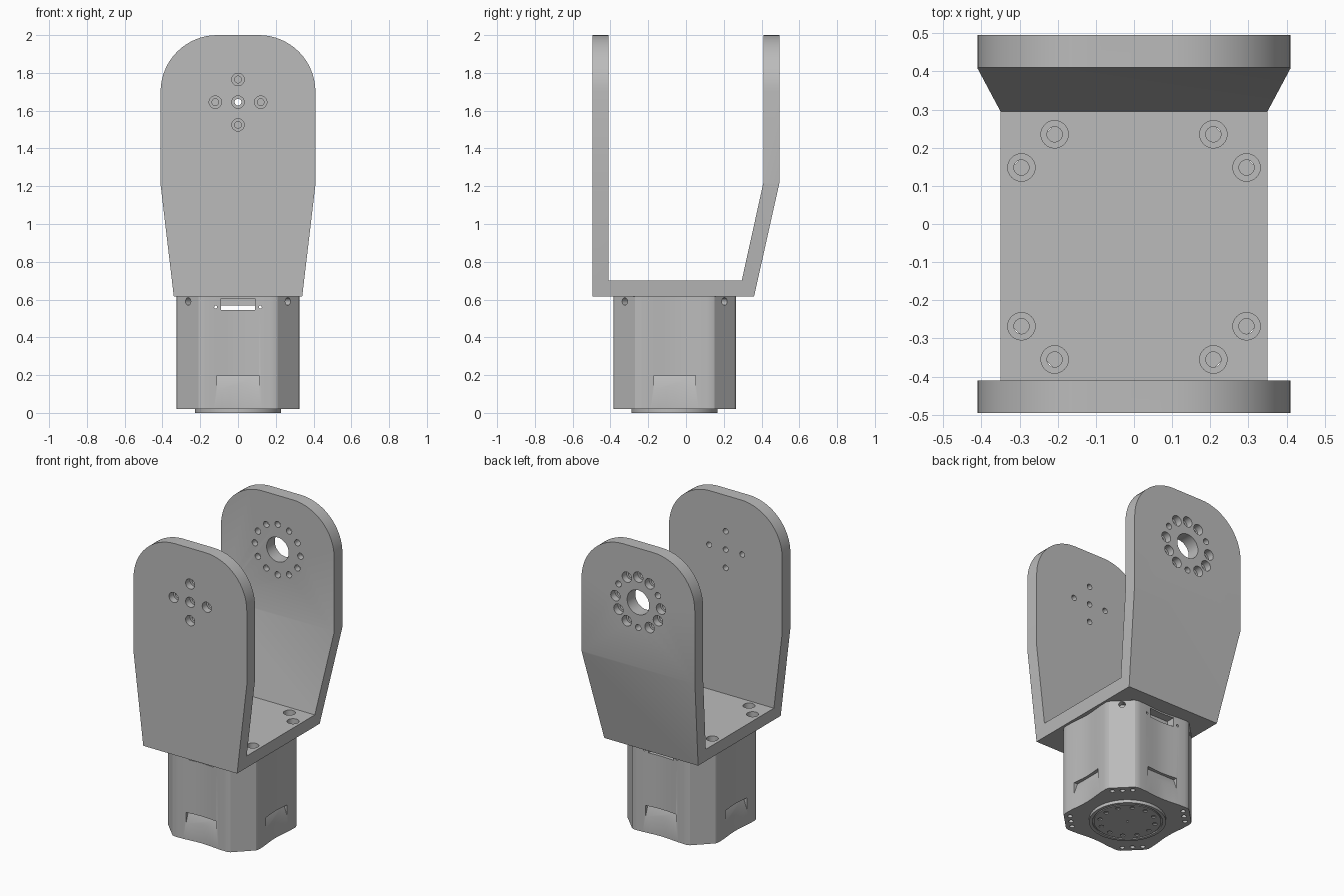
import bpy, bmesh
from math import cos, sin, pi, radians
from mathutils import Matrix, Vector

if "Cube" in bpy.data.objects:
    bpy.data.objects.remove(bpy.data.objects["Cube"], do_unlink=True)

grey = bpy.data.materials.new("satin grey")
grey.use_nodes = True
grey.diffuse_color = (0.5, 0.5, 0.5, 1)
grey.node_tree.nodes["Principled BSDF"].inputs["Base Color"].default_value = (0.5, 0.5, 0.5, 1)

MOTOR_Y = -0.06
HUB_Z = 1.645


def prism(bm, points, direction):
    """Extrude a closed 3D polygon along a vector."""
    face = bm.faces.new([bm.verts.new(p) for p in points])
    out = bmesh.ops.extrude_face_region(bm, geom=[face])
    moved = [g for g in out["geom"] if isinstance(g, bmesh.types.BMVert)]
    bmesh.ops.translate(bm, verts=moved, vec=direction)


def box(bm, low, high):
    (x0, y0, z0), (x1, y1, z1) = low, high
    prism(bm, [(x0, y0, z0), (x1, y0, z0), (x1, y1, z0), (x0, y1, z0)], (0, 0, z1 - z0))


def rod(bm, start, end, radius, sides=24):
    """Cylinder between two points."""
    a, b = Vector(start), Vector(end)
    turn = (b - a).to_track_quat('Z', 'Y').to_matrix().to_4x4()
    bmesh.ops.create_cone(bm, cap_ends=True, segments=sides, radius1=radius, radius2=radius,
                          depth=(b - a).length, matrix=Matrix.Translation((a + b) / 2) @ turn)


def make(name, bm):
    bmesh.ops.recalc_face_normals(bm, faces=bm.faces)
    mesh = bpy.data.meshes.new(name)
    bm.to_mesh(mesh)
    bm.free()
    mesh.materials.append(grey)
    obj = bpy.data.objects.new(name, mesh)
    bpy.context.scene.collection.objects.link(obj)
    return obj


def carve(obj, tool_bm, operation='DIFFERENCE'):
    """Boolean with a temporary tool, baked into the mesh."""
    tool = make("tool", tool_bm)
    mod = obj.modifiers.new("carve", 'BOOLEAN')
    mod.object, mod.operation, mod.solver, mod.use_self = tool, operation, 'EXACT', True
    bpy.context.view_layer.update()
    mesh = bpy.data.meshes.new_from_object(obj.evaluated_get(bpy.context.evaluated_depsgraph_get()))
    obj.modifiers.clear()
    obj.data = mesh
    bpy.data.objects.remove(tool, do_unlink=True)


def smooth(obj):
    bpy.ops.object.select_all(action='DESELECT')
    obj.select_set(True)
    bpy.context.view_layer.objects.active = obj
    bpy.ops.object.shade_smooth_by_angle(angle=radians(25))


# U-shaped bracket: side profile, trimmed by the front outline
bm = bmesh.new()
side = [(-0.495, 0.615), (0.36, 0.615), (0.495, 1.22), (0.495, 2), (0.41, 2), (0.41, 1.22),
        (0.295, 0.7), (-0.41, 0.7), (-0.41, 2), (-0.495, 2)]
prism(bm, [(-0.5, y, z) for y, z in side], (1, 0, 0))
bracket = make("bracket", bm)

half = [(0.338, 0.6), (0.41, 1.21)]
half += [(0.11 + 0.3 * cos(a * pi / 32), 1.7 + 0.3 * sin(a * pi / 32)) for a in range(17)]
outline = half + [(-x, z) for x, z in reversed(half)]
bm = bmesh.new()
prism(bm, [(x, -0.6, z) for x, z in outline], (0, 1.2, 0))
carve(bracket, bm, 'INTERSECT')

# Bracket holes, wide counterbores first, then the narrow through holes
front_holes = [(0, 0), (0.12, 0), (-0.12, 0), (0, 0.12), (0, -0.12)]
ring = [(0.165 * cos(i * pi / 6), 0.165 * sin(i * pi / 6), i) for i in range(12)]
base_bolts = [(sx * x, sy * y) for sx in (1, -1) for sy in (1, -1)
              for x, y in ((0.295, 0.208), (0.208, 0.295))]
for wide in (True, False):
    bm = bmesh.new()
    for x, z in front_holes:
        rod(bm, (x, -0.6, HUB_Z + z), (x, -0.45 if wide else -0.3, HUB_Z + z), 0.033 if wide else 0.018)
    for x, z, i in ring:
        if not wide or i % 4 != 1:
            rod(bm, (x, 0.6, HUB_Z + z), (x, 0.45 if wide else 0.3, HUB_Z + z), 0.034 if wide else 0.02)
    for x, y in base_bolts:
        rod(bm, (x, y + MOTOR_Y, 0.78), (x, y + MOTOR_Y, 0.66 if wide else 0.5), 0.036 if wide else 0.02)
    if not wide:
        rod(bm, (0, 0.3, HUB_Z), (0, 0.6, HUB_Z), 0.08, 48)
    carve(bracket, bm)
smooth(bracket)

# Motor housing: square with chamfered corners and slightly hollow sides
quarter = []
for i in range(9):
    t = -0.17 + 0.34 * i / 8
    quarter.append((0.313 + 0.012 * (1 - cos(pi * t / 0.17)) / 2, t))
quarter += [(0.325, 0.19), (0.318, 0.21), (0.21, 0.318), (0.19, 0.325)]


def spin(x, y, k):
    """Quarter turns about the motor axis."""
    for _ in range(k):
        x, y = -y, x
    return x, y + MOTOR_Y


bm = bmesh.new()
prism(bm, [(*spin(x, y, k), 0.02) for k in range(4) for x, y in quarter], (0, 0, 0.595))
housing = make("motor_housing", bm)

bm = bmesh.new()
for k in range(4):
    # wedge-shaped grip recess on each side
    wedge = [(0.36, 0.197), (0.295, 0.197), (0.33, 0.1), (0.36, 0.1)]
    along = Vector((*spin(0, 0.22, k), 0)) - Vector((0, MOTOR_Y, 0))
    prism(bm, [(*spin(d, -0.11, k), z) for d, z in wedge], along)
    # corner screw and three bottom holes at each corner
    rod(bm, (*spin(0.3, 0.3, k), 0.59), (*spin(0.235, 0.235, k), 0.59), 0.02)
    for s in (-0.043, 0, 0.043):
        rod(bm, (*spin(0.238 + s, 0.238 - s, k), -0.02), (*spin(0.238 + s, 0.238 - s, k), 0.06), 0.015, 16)
# cable slots front and back
box(bm, (-0.09, -0.5, 0.545), (0.09, 0.4, 0.568))
for y0, y1 in ((-0.5, -0.32), (0.2, 0.4)):
    box(bm, (-0.09, y0, 0.56), (0.09, y1, 0.605))
for x in (-0.118, 0.118):
    rod(bm, (x, -0.5, 0.56), (x, 0.4, 0.56), 0.008, 12)
carve(housing, bm)
smooth(housing)

# Output flange under the motor with a ring groove and bolt circle
bm = bmesh.new()
rod(bm, (0, MOTOR_Y, 0), (0, MOTOR_Y, 0.025), 0.228, 64)
flange = make("output_flange", bm)
bm = bmesh.new()
rod(bm, (0, MOTOR_Y, -0.01), (0, MOTOR_Y, 0.008), 0.208, 64)
carve(flange, bm)
smooth(flange)

bm = bmesh.new()
rod(bm, (0, MOTOR_Y, 0.001), (0, MOTOR_Y, 0.02), 0.2, 64)
disc = make("output_disc", bm)
bm = bmesh.new()
for i in range(12):
    x, y = 0.165 * cos(i * pi / 6), 0.165 * sin(i * pi / 6) + MOTOR_Y
    rod(bm, (x, y, -0.02), (x, y, 0.016), 0.014, 16)
rod(bm, (0, MOTOR_Y, -0.02), (0, MOTOR_Y, 0.016), 0.007, 12)
carve(disc, bm)
smooth(disc)
